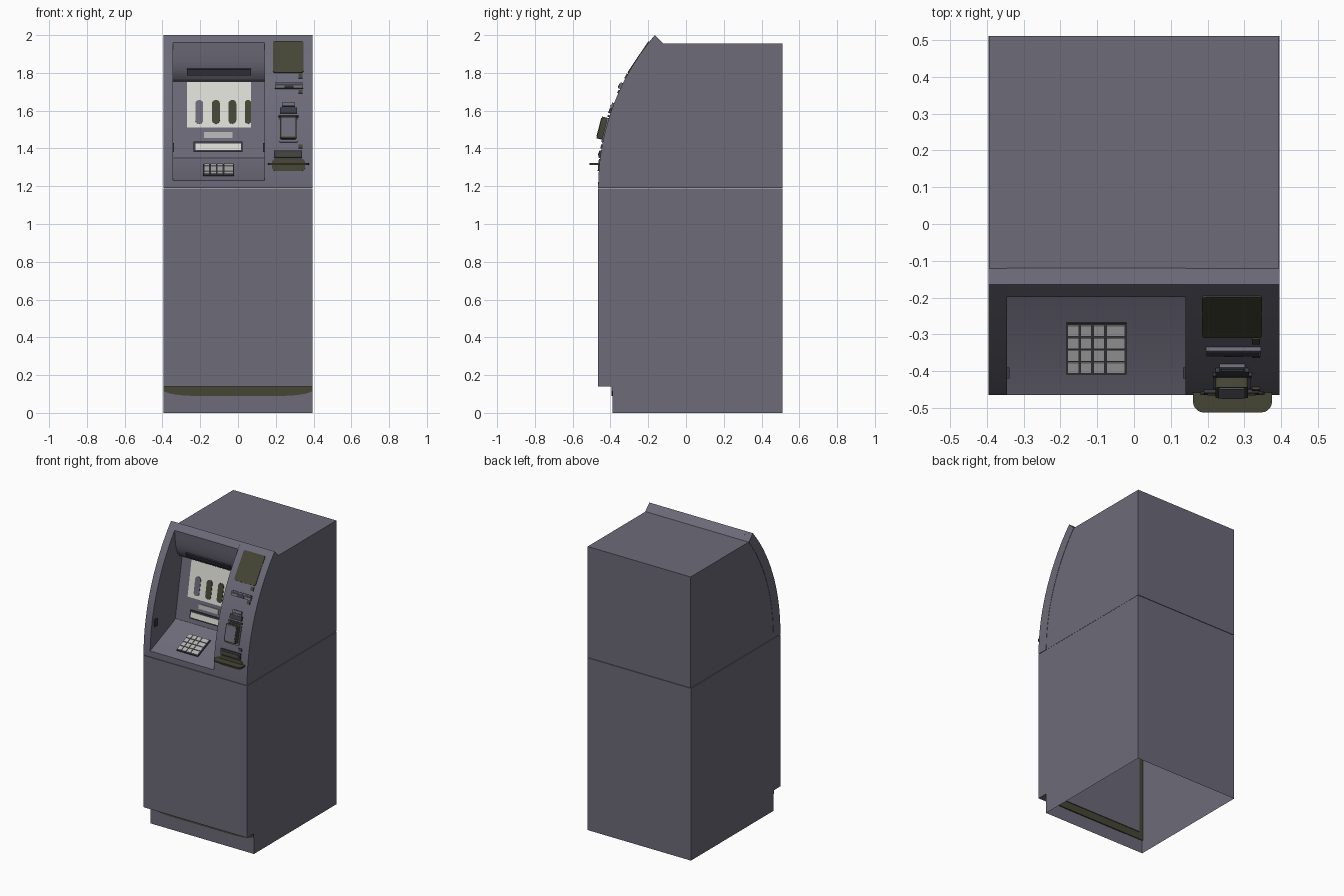
import bpy, bmesh, math
from mathutils import Matrix, Vector

cube = bpy.data.objects.get("Cube")
if cube:
    bpy.data.objects.remove(cube, do_unlink=True)


def material(name, r, g, b):
    m = bpy.data.materials.new(name)
    m.use_nodes = True
    m.diffuse_color = (r, g, b, 1)
    m.node_tree.nodes["Principled BSDF"].inputs["Base Color"].default_value = (r, g, b, 1)
    return m


SLATE = material("slate grey", 0.15, 0.145, 0.19)
OLIVE = material("dark olive", 0.06, 0.06, 0.036)
LIGHT = material("screen white", 0.72, 0.72, 0.67)
KEY = material("key grey", 0.45, 0.45, 0.45)
TRIM = material("dark trim", 0.045, 0.045, 0.06)


def finish(name, bm, mat, smooth=False):
    bmesh.ops.recalc_face_normals(bm, faces=bm.faces)
    me = bpy.data.meshes.new(name)
    bm.to_mesh(me)
    bm.free()
    me.materials.append(mat)
    ob = bpy.data.objects.new(name, me)
    bpy.context.collection.objects.link(ob)
    if smooth:
        bpy.ops.object.select_all(action="DESELECT")
        ob.select_set(True)
        bpy.context.view_layer.objects.active = ob
        bpy.ops.object.shade_smooth_by_angle(angle=math.radians(25))
    return ob


def prism(points, offset):
    """Closed solid from a planar outline swept along an offset."""
    bm = bmesh.new()
    face = bm.faces.new([bm.verts.new(p) for p in points])
    ext = bmesh.ops.extrude_face_region(bm, geom=[face], use_keep_orig=True)
    verts = [v for v in ext["geom"] if isinstance(v, bmesh.types.BMVert)]
    bmesh.ops.translate(bm, verts=verts, vec=offset)
    return bm


def slab(name, profile, x0, x1, mat=SLATE, smooth=True):
    """Side profile in (y, z) swept from x0 to x1."""
    bm = prism([(x0, y, z) for y, z in profile], (x1 - x0, 0, 0))
    return finish(name, bm, mat, smooth)


def box(name, x0, x1, y0, y1, z0, z1, mat=SLATE):
    return slab(name, [(y0, z0), (y1, z0), (y1, z1), (y0, z1)], x0, x1, mat, False)


def arc(y0, radius, z0, z1, steps=16):
    """Points of the bowed front between two heights."""
    zs = [z0 + (z1 - z0) * i / steps for i in range(steps + 1)]
    return [(y0 + radius - math.sqrt(radius ** 2 - (z - SEAM) ** 2), z) for z in zs]


def rounded(w, h, r, n=5):
    """Rounded rectangle outline about the origin."""
    pts = []
    for i, (sx, sy) in enumerate([(1, 1), (-1, 1), (-1, -1), (1, -1)]):
        for k in range(n if r else 1):
            a = math.pi / 2 * (i + k / max(n - 1, 1))
            pts.append((sx * (w / 2 - r) + r * math.cos(a),
                        sy * (h / 2 - r) + r * math.sin(a), 0))
    return pts


def bowed(z):
    return arc(FRONT, BOW, z, z, 1)[0][0]


def along(a, b):
    return lambda z: a[0] + (b[0] - a[0]) * (z - a[1]) / (b[1] - a[1])


def mount(name, x0, x1, z0, z1, surface, mat, h=0.006, r=0.0, lift=0.0):
    """Plate lying on a surface between two heights, h thick outwards."""
    a, b = Vector((0, surface(z0), z0)), Vector((0, surface(z1), z1))
    up = (b - a).normalized()
    right = Vector((1, 0, 0))
    out = right.cross(up)
    bm = prism(rounded(x1 - x0, (b - a).length, r), (0, 0, h + 0.004))
    frame = Matrix((right, up, out)).transposed().to_4x4()
    frame.translation = (a + b) / 2 + right * (x0 + x1) / 2 + out * (lift - 0.004)
    bm.transform(frame)
    return finish(name, bm, mat, r > 0)


W, BACK, SEAM, TOP = 0.395, 0.51, 1.19, 1.955
FRONT, BOW, PLINTH = -0.465, 1.243, -0.39
RX0, RX1 = -0.345, 0.14          # recess width

# Lower cabinet: open-bottomed shell
bm = prism([(-W, PLINTH, 0), (W, PLINTH, 0), (W, BACK, 0), (-W, BACK, 0)], (0, 0, SEAM - 0.003))
bm.faces.ensure_lookup_table()
bmesh.ops.delete(bm, geom=[f for f in bm.faces if f.calc_center_median().z < 0.01], context="FACES")
finish("lower_cabinet", bm, SLATE)
box("front_door", -W, W, FRONT, PLINTH, 0.14, SEAM - 0.003)
box("inner_dark_panel", -W + 0.002, W - 0.002, PLINTH + 0.002, PLINTH + 0.008, 0.09, 1.1, OLIVE)
box("inner_door_back", -W + 0.035, W - 0.035, PLINTH + 0.008, PLINTH + 0.014, 0.14, 1.1)

# Kick strip under the door, rounded off at its lower ends
strip = [(-W, 0.14), (-W, 0.115), (-0.36, 0.102), (-0.31, 0.094), (-0.24, 0.09)]
strip += [(-x, z) for x, z in reversed(strip)]
finish("kick_strip", prism([(x, PLINTH - 0.004, z) for x, z in strip], (0, 0.006, 0)), OLIVE)

# Upper housing: side slabs with a bowed fascia band in front
outer = arc(FRONT, BOW, SEAM, 2.0)
inner = arc(PLINTH, 1.22, SEAM, TOP)
for side, x0, x1 in (("right", -W, RX0), ("left", RX1, W)):
    slab(side + "_fascia", outer + inner[::-1], x0, x1)
    b0, b1 = max(x0, -W + 0.002), min(x1, W - 0.002)
    slab(side + "_housing", inner + [(BACK, TOP), (BACK, SEAM)], b0, b1)

# Middle housing with the recess: shelf, screen wall and curved hood
shelf_a, shelf_b = (bowed(1.23), 1.23), (-0.2, 1.34)
wall_a, wall_b = (-0.19, 1.35), (-0.115, 1.755)
hood = [(-0.145, 1.765), (-0.165, 1.79), (-0.178, 1.82), (-0.188, 1.86), (-0.193, 1.91)]
recess = arc(FRONT, BOW, SEAM, 1.23, 2) + [shelf_b, wall_a, wall_b] + hood
recess += arc(FRONT, BOW, 1.96, 2.0, 2) + [(-0.12, TOP), (BACK, TOP), (BACK, SEAM)]
slab("middle_housing", recess, RX0, RX1)
mount("hood_bar", -0.27, 0.07, 1.79, 1.822, along(hood[1], hood[2]), TRIM, 0.008)

# Screen with its pill-shaped marks, and the slots below
wall, shelf = along(wall_a, wall_b), along(shelf_a, shelf_b)
mount("screen", -0.27, 0.07, 1.51, 1.752, wall, LIGHT, 0.004)
for i, x in enumerate((-0.205, -0.117, -0.03)):
    mount("screen_mark", x - 0.021, x + 0.021, 1.53, 1.655, wall, OLIVE if i else SLATE, 0.007, 0.019)
mount("screen_mark", 0.037, 0.07, 1.53, 1.655, wall, OLIVE, 0.007, 0.015)
mount("label_strip", -0.18, -0.03, 1.455, 1.485, wall, KEY, 0.006)
mount("cash_slot_frame", -0.235, 0.025, 1.38, 1.434, wall, TRIM, 0.01)
mount("cash_slot", -0.225, 0.015, 1.39, 1.424, wall, LIGHT, 0.014)
for x in (RX0 + 0.003, RX1 - 0.003):
    box("recess_clip", x - 0.004, x + 0.004, -0.42, -0.39, 1.38, 1.43, TRIM)

# Keypad: four rows, last column wider
mount("keypad_base", -0.184, -0.02, 1.254, 1.312, shelf, TRIM, 0.006)
for row in range(4):
    z = 1.256 + row * 0.014
    for x, w in ((-0.18, 0.03), (-0.145, 0.03), (-0.11, 0.03), (-0.075, 0.05)):
        mount("key", x, x + w, z, z + 0.012, shelf, KEY, 0.012)

# Service column: side display, card slot, sensor
mount("side_display", 0.185, 0.347, 1.8, 1.965, bowed, OLIVE, 0.006, 0.012)
mount("indicator", 0.32, 0.342, 1.77, 1.793, bowed, OLIVE)
mount("card_slot", 0.195, 0.345, 1.715, 1.745, bowed, SLATE, 0.012)
mount("card_slit", 0.2, 0.34, 1.727, 1.738, bowed, TRIM, 0.016)
mount("card_guide", 0.245, 0.295, 1.718, 1.727, bowed, TRIM, 0.016)
mount("lower_indicator", 0.32, 0.342, 1.692, 1.708, bowed, OLIVE)
mount("sensor_base", 0.222, 0.312, 1.585, 1.612, bowed, TRIM, 0.012)
mount("sensor_top", 0.232, 0.302, 1.612, 1.64, bowed, SLATE, 0.01)
mount("sensor_slit", 0.236, 0.298, 1.617, 1.625, bowed, TRIM, 0.013)
mount("sensor_ledge", 0.215, 0.32, 1.565, 1.575, bowed, TRIM, 0.01)

# Reader block
mount("reader_surround", 0.215, 0.318, 1.432, 1.558, bowed, SLATE, 0.008, 0.01)
mount("reader_block", 0.222, 0.31, 1.445, 1.56, bowed, OLIVE, 0.036, 0.01)
mount("reader_face", 0.23, 0.302, 1.453, 1.552, bowed, SLATE, 0.039, 0.008)

# Receipt slot and rounded tray
mount("receipt_slot", 0.19, 0.34, 1.35, 1.388, bowed, TRIM, 0.01)
mount("receipt_mouth", 0.2, 0.33, 1.36, 1.376, bowed, OLIVE, 0.013)
mount("receipt_button", 0.32, 0.342, 1.4, 1.42, bowed, OLIVE)
mount("tray_backing", 0.18, 0.355, 1.28, 1.345, bowed, OLIVE, 0.006, 0.02)
tray = [(0.16, -0.45), (0.375, -0.45)]
for cx, a0 in ((0.345, 0), (0.19, -90)):
    for k in range(6):
        a = math.radians(a0 - 18 * k)
        tray.append((cx + 0.03 * math.cos(a), -0.482 + 0.03 * math.sin(a)))
finish("receipt_tray", prism([(x, y, 1.312) for x, y in tray], (0, 0, 0.01)), OLIVE, True)
